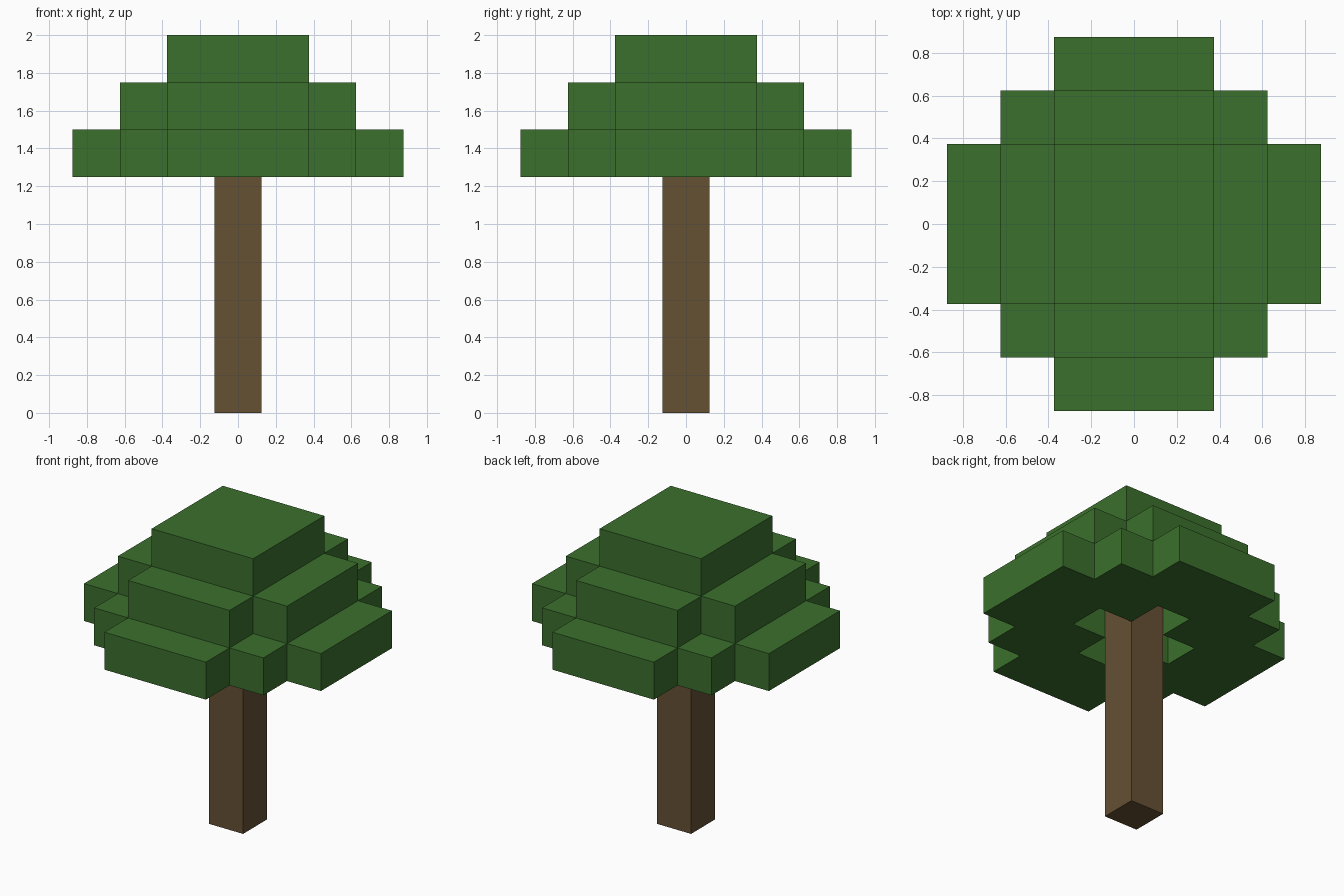
import bpy
import bmesh
from mathutils import Vector

CELL = 0.25          # edge of one block
TRUNK_TOP = 1.5      # trunk runs up into the hollow of the canopy
CANOPY_BASE = 1.25

cube = bpy.data.objects.get("Cube")
if cube:
    bpy.data.objects.remove(cube, do_unlink=True)


def make_material(name, rgb):
    mat = bpy.data.materials.new(name)
    mat.use_nodes = True
    color = (*rgb, 1.0)
    mat.diffuse_color = color
    mat.node_tree.nodes["Principled BSDF"].inputs["Base Color"].default_value = color
    return mat


def make_object(name, bm, mat):
    mesh = bpy.data.meshes.new(name)
    bm.to_mesh(mesh)
    bm.free()
    mesh.materials.append(mat)
    obj = bpy.data.objects.new(name, mesh)
    bpy.context.collection.objects.link(obj)
    return obj


def is_leaf(i, j, k):
    """Stepped round layers, shrinking by one block per level."""
    if not 0 <= k <= 2:
        return False
    reach = abs(i) + abs(j)
    hollow = k == 0 and reach <= 1      # cross-shaped gap around the trunk
    return max(abs(i), abs(j)) <= 3 - k and reach <= 4 - k and not hollow


def add_block_face(bm, center, normal):
    u = Vector((normal.y, normal.z, normal.x))
    v = normal.cross(u)
    corners = (u + v, v - u, -u - v, u - v)
    half = CELL / 2
    bm.faces.new([bm.verts.new(center + (normal + c) * half) for c in corners])


leaf_green = make_material("leaf green", (0.044, 0.162, 0.026))
bark_brown = make_material("bark brown", (0.130, 0.082, 0.034))

# Trunk: a square post
bm = bmesh.new()
bmesh.ops.create_cube(bm, size=1)
bmesh.ops.scale(bm, vec=(CELL, CELL, TRUNK_TOP), verts=bm.verts)
bmesh.ops.translate(bm, vec=(0, 0, TRUNK_TOP / 2), verts=bm.verts)
make_object("trunk", bm, bark_brown)

# Canopy: outer skin of the stepped block layers
directions = [Vector(d) * s for d in ((1, 0, 0), (0, 1, 0), (0, 0, 1)) for s in (1, -1)]
bm = bmesh.new()
for k in range(3):
    for i in range(-3, 4):
        for j in range(-3, 4):
            if not is_leaf(i, j, k):
                continue
            center = Vector((i, j, k + 0.5)) * CELL + Vector((0, 0, CANOPY_BASE))
            for d in directions:
                if not is_leaf(i + int(d.x), j + int(d.y), k + int(d.z)):
                    add_block_face(bm, center, d)

# Join the skin and merge coplanar squares into larger flat faces
bmesh.ops.remove_doubles(bm, verts=bm.verts, dist=0.001)
bmesh.ops.dissolve_limit(bm, angle_limit=0.01, verts=bm.verts, edges=bm.edges)
bmesh.ops.recalc_face_normals(bm, faces=bm.faces)
make_object("canopy", bm, leaf_green)
